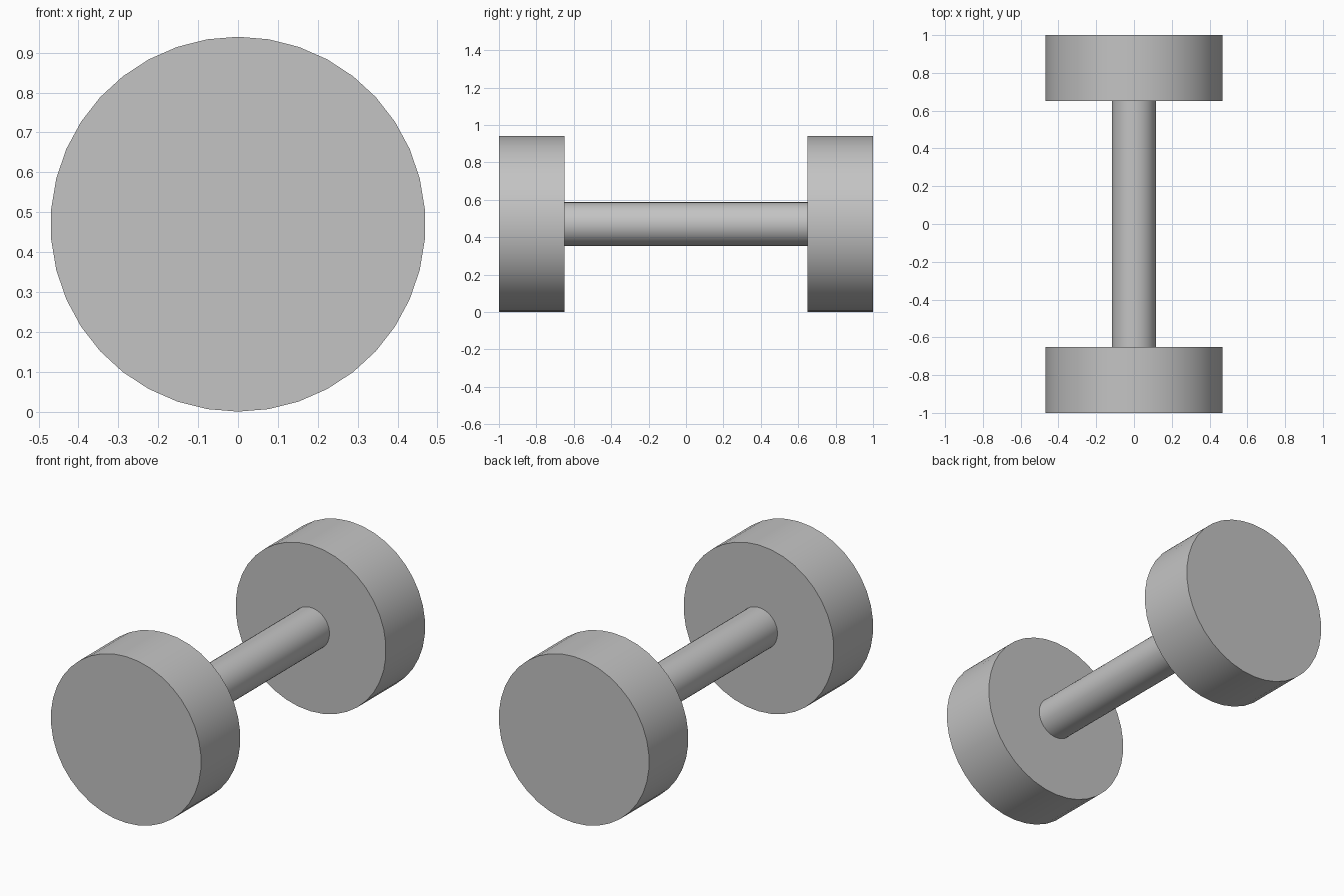
import bpy
import math

cube = bpy.data.objects.get("Cube")
if cube:
    bpy.data.objects.remove(cube, do_unlink=True)

SIDES = 38
AXIS_HEIGHT = 0.47

grey = bpy.data.materials.new("plain grey")
grey.use_nodes = True
colour = (0.55, 0.55, 0.55, 1)
grey.diffuse_color = colour
grey.node_tree.nodes["Principled BSDF"].inputs["Base Color"].default_value = colour


def cylinder_along_y(name, radius, length, y):
    bpy.ops.mesh.primitive_cylinder_add(
        vertices=SIDES, radius=radius, depth=length,
        location=(0, y, AXIS_HEIGHT), rotation=(math.pi / 2, 0, 0))
    obj = bpy.context.object
    obj.name = name
    obj.data.materials.append(grey)
    bpy.ops.object.transform_apply(location=False, rotation=True, scale=False)
    bpy.ops.object.shade_smooth_by_angle(angle=math.radians(30))
    return obj


# Bar running through both weights, flush with their outer faces
cylinder_along_y("handle_bar", 0.117, 2.0, 0)

# Disc weights at each end
for name, side in (("front_weight", -1), ("back_weight", 1)):
    cylinder_along_y(name, 0.47, 0.35, side * 0.825)
